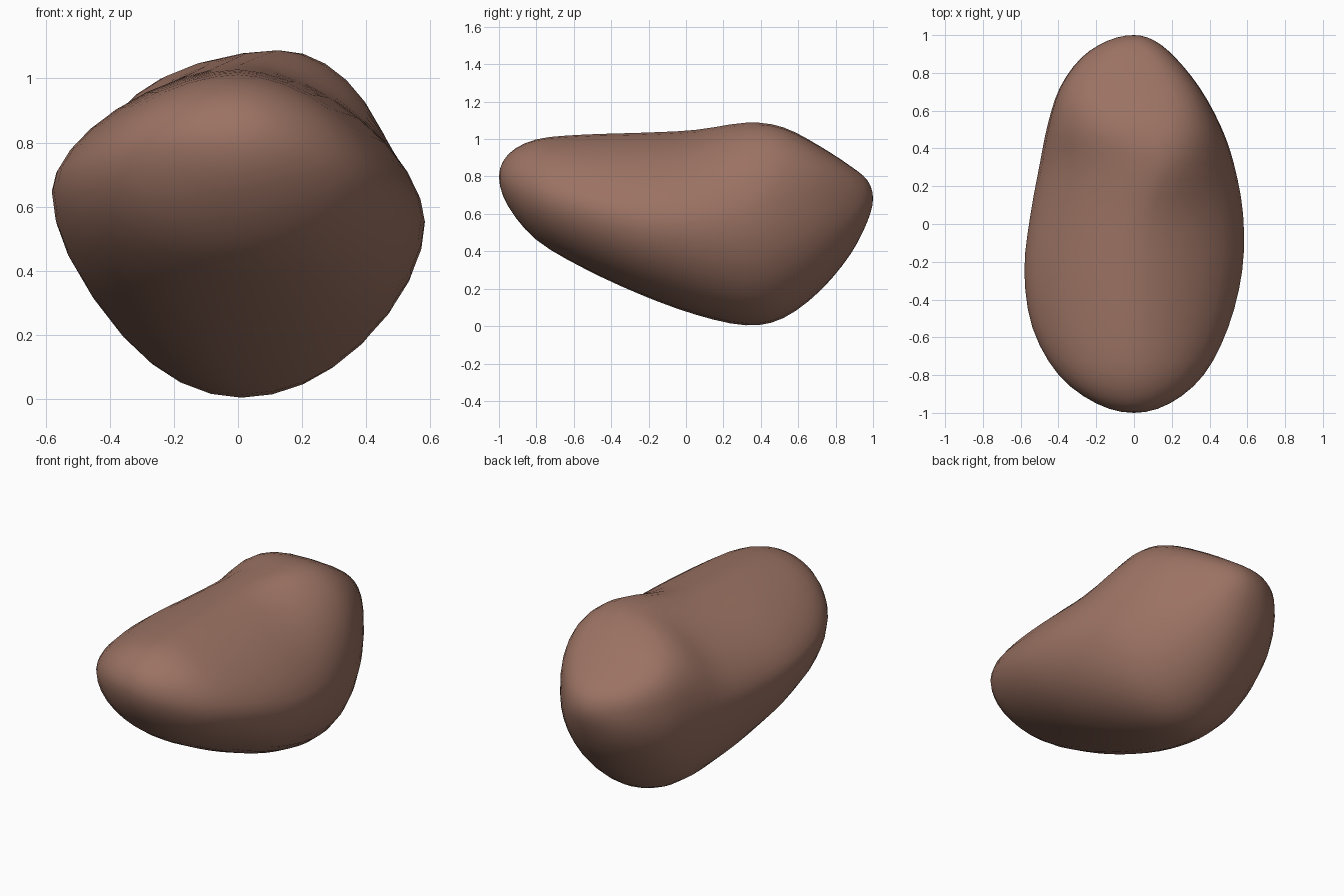
import bpy, bmesh, math

if "Cube" in bpy.data.objects:
    bpy.data.objects.remove(bpy.data.objects["Cube"])

# Cross-sections along y:
# y, left x, right x, crest x, top z, bottom z, left-side z, right-side z, top squareness
ROWS = [
    (-1.00, 0.00, 0.00, 0.00, 0.80, 0.80, 0.80, 0.80, 1.9),
    (-0.95, -0.20, 0.19, 0.00, 0.92, 0.64, 0.79, 0.77, 1.9),
    (-0.80, -0.40, 0.37, 0.00, 1.00, 0.46, 0.74, 0.71, 1.8),
    (-0.55, -0.54, 0.50, 0.00, 1.025, 0.31, 0.69, 0.64, 1.65),
    (-0.25, -0.583, 0.575, 0.00, 1.035, 0.17, 0.65, 0.57, 1.65),
    (0.05, -0.55, 0.58, 0.02, 1.05, 0.06, 0.62, 0.55, 1.65),
    (0.32, -0.50, 0.53, 0.13, 1.09, 0.002, 0.61, 0.54, 1.8),
    (0.52, -0.46, 0.46, 0.10, 1.065, 0.04, 0.61, 0.56, 2.4),
    (0.72, -0.395, 0.35, 0.02, 0.96, 0.19, 0.63, 0.60, 3.1),
    (0.88, -0.28, 0.22, 0.00, 0.855, 0.385, 0.66, 0.64, 2.9),
    (0.97, -0.14, 0.11, 0.00, 0.78, 0.56, 0.68, 0.67, 2.2),
    (1.00, 0.00, 0.00, 0.00, 0.685, 0.685, 0.685, 0.685, 2.0),
]
SIDES, STEPS = 32, 3


def beyond(tip, inner):
    # mirrored row past a tip, so that the end closes round
    return (inner[0],) + tuple(2 * a - b for a, b in zip(tip[1:], inner[1:]))


def spline(a, b, c, d, t):
    return [0.5 * (2*q + (r-p)*t + (2*p-5*q+4*r-s)*t*t + (3*q-p-3*r+s)*t**3)
            for p, q, r, s in zip(a, b, c, d)]


def ring(row):
    y, xl, xr, xc, zt, zb, zl, zr, n = row
    pts = []
    for i in range(SIDES):
        a = 2 * math.pi * i / SIDES
        c, s = math.cos(a), math.sin(a)
        side_x, side_z = (xr, zr) if c >= 0 else (xl, zl)
        mid_x, end_z, e = (xc, zt, 2 / n) if s >= 0 else (0.01 * (xr - xl), zb, 1.03)
        u, v = abs(c) ** e, abs(s) ** e
        pts.append((mid_x + (side_x - mid_x) * u, y, side_z + (end_z - side_z) * v))
    return pts


# Boulder body: rings lofted from tip to tip
rows = [beyond(ROWS[0], ROWS[1])] + ROWS + [beyond(ROWS[-1], ROWS[-2])]
bm = bmesh.new()
loops = []
for k in range(1, len(ROWS)):
    for j in range(STEPS):
        if k > 1 or j > 0:
            loops.append([bm.verts.new(p) for p in ring(spline(*rows[k-1:k+3], j / STEPS))])
for lo, hi in zip(loops, loops[1:]):
    for i in range(SIDES):
        n = (i + 1) % SIDES
        bm.faces.new((lo[i], lo[n], hi[n], hi[i]))
for tip, loop in ((ROWS[0], loops[0]), (ROWS[-1], loops[-1])):
    v = bm.verts.new((0, tip[0], tip[4]))
    for i in range(SIDES):
        bm.faces.new((v, loop[i], loop[(i + 1) % SIDES]))
bmesh.ops.recalc_face_normals(bm, faces=bm.faces)
# Even out the surface a little
bmesh.ops.smooth_vert(bm, verts=bm.verts, factor=0.3, use_axis_x=True, use_axis_y=False, use_axis_z=True)
for f in bm.faces:
    f.smooth = True

mesh = bpy.data.meshes.new("boulder")
bm.to_mesh(mesh)
bm.free()
boulder = bpy.data.objects.new("boulder", mesh)
bpy.context.collection.objects.link(boulder)

# Brown stone colour
stone = bpy.data.materials.new("brown_stone")
stone.diffuse_color = (0.33, 0.17, 0.125, 1)
stone.use_nodes = True
stone.node_tree.nodes["Principled BSDF"].inputs["Base Color"].default_value = stone.diffuse_color
mesh.materials.append(stone)
